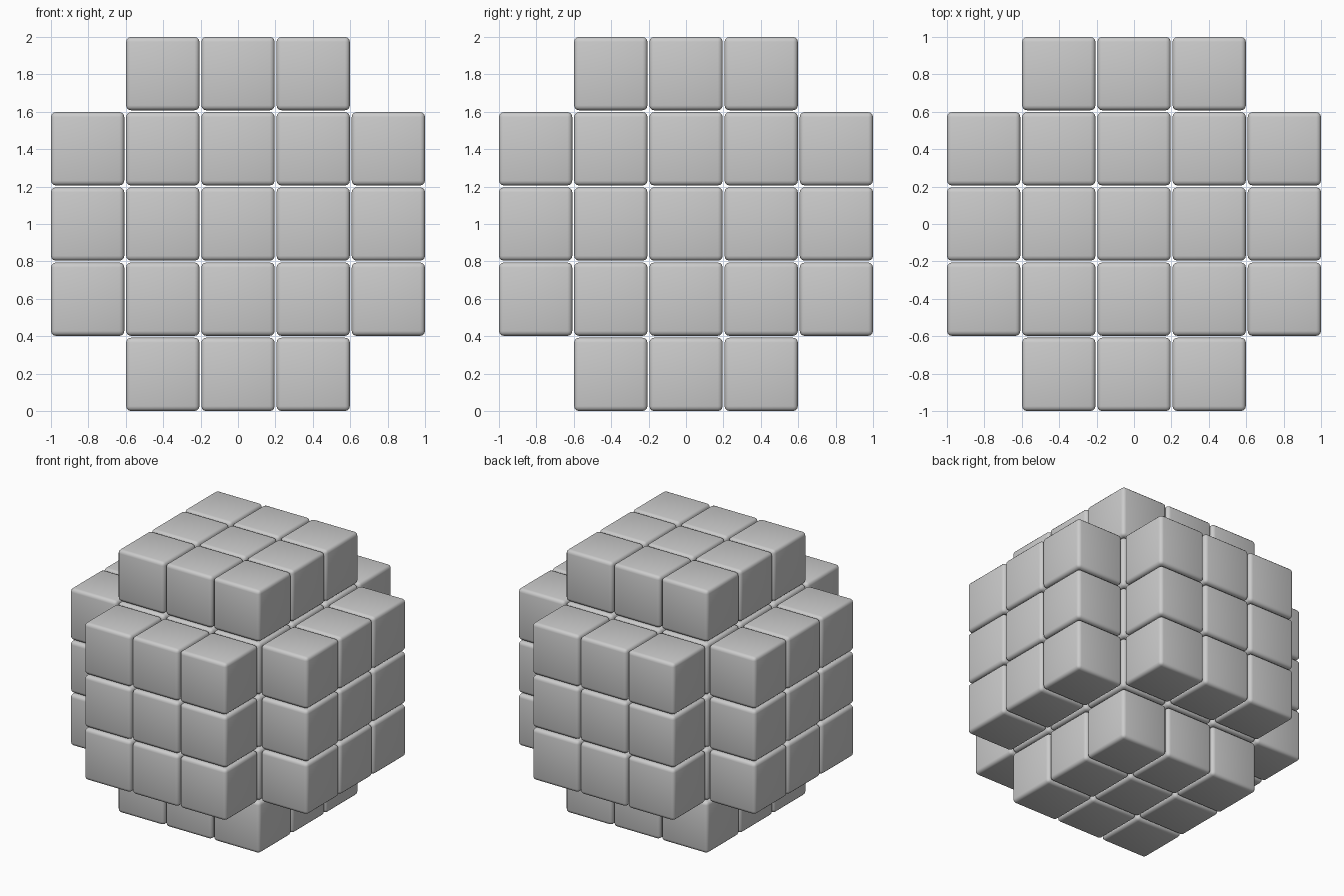
import bpy
import bmesh

if "Cube" in bpy.data.objects:
    bpy.data.objects.remove(bpy.data.objects["Cube"])

SIZE, PITCH, ROUND = 0.392, 0.402, 0.026

# One rounded block, shared by every cell
bm = bmesh.new()
bmesh.ops.create_cube(bm, size=SIZE)
bmesh.ops.bevel(bm, geom=bm.edges[:], offset=ROUND, offset_type='OFFSET',
                segments=3, profile=0.5, affect='EDGES')
for f in bm.faces:
    f.smooth = True
block_mesh = bpy.data.meshes.new("rounded_block")
bm.to_mesh(block_mesh)
bm.free()

# Fill a 5x5x5 grid wherever the cell lies inside a ball
cells = range(-2, 3)
for i in cells:
    for j in cells:
        for k in cells:
            if i * i + j * j + k * k <= 6:
                block = bpy.data.objects.new(f"block_{i + 2}_{j + 2}_{k + 2}", block_mesh)
                block.location = (i * PITCH, j * PITCH, 1 + k * PITCH)
                bpy.context.collection.objects.link(block)
